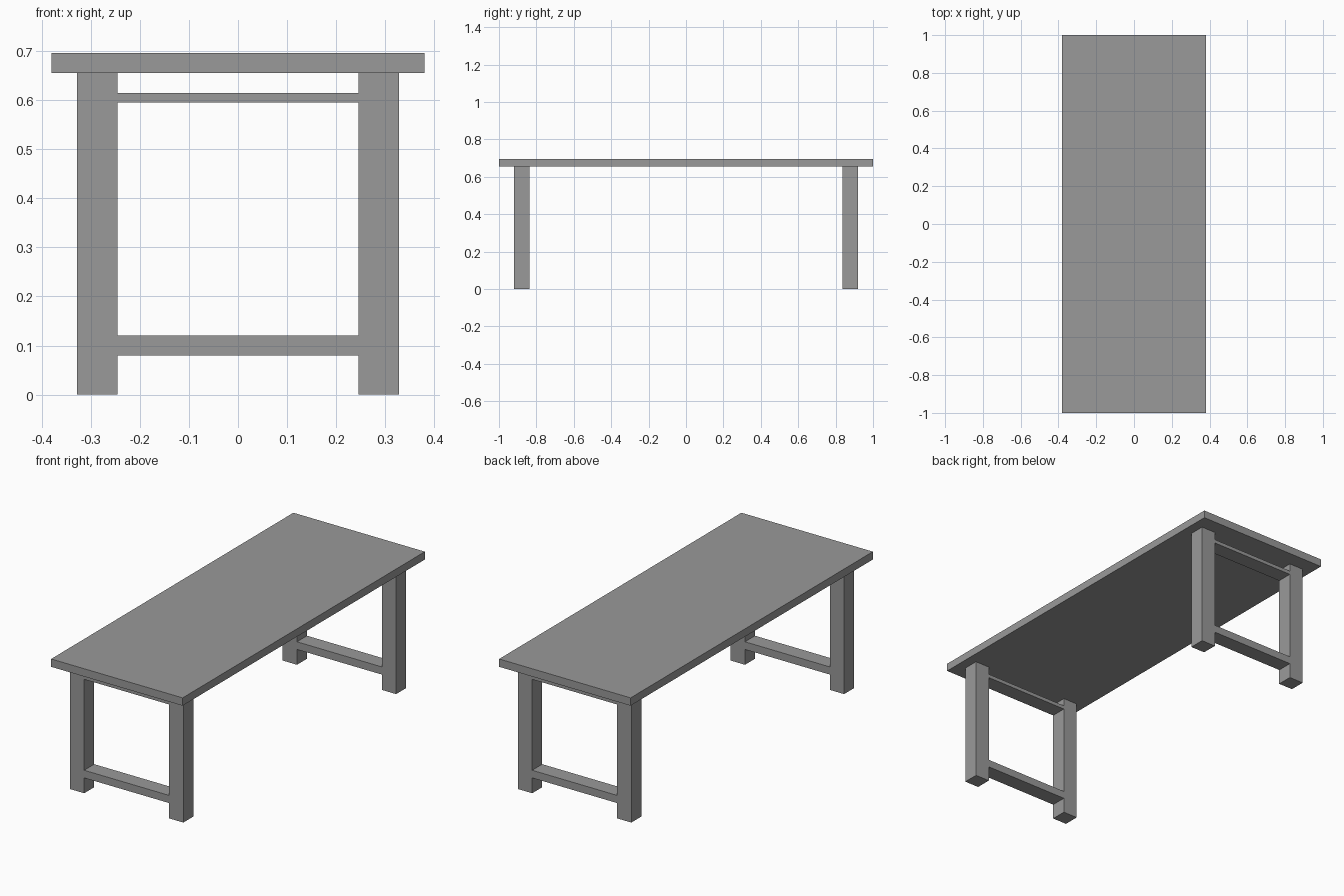
import bpy

cube = bpy.data.objects.get("Cube")
if cube:
    bpy.data.objects.remove(cube, do_unlink=True)

# Single plain grey finish
grey = bpy.data.materials.new("plain_grey")
grey.use_nodes = True
colour = (0.32, 0.32, 0.32, 1)
grey.diffuse_color = colour
grey.node_tree.nodes["Principled BSDF"].inputs["Base Color"].default_value = colour


def box(name, x, y, z):
    """Box from (min, max) ranges on each axis."""
    ranges = (x, y, z)
    bpy.ops.mesh.primitive_cube_add(size=1, location=[(a + b) / 2 for a, b in ranges])
    obj = bpy.context.object
    obj.name = name
    obj.scale = [b - a for a, b in ranges]
    bpy.ops.object.transform_apply(location=False, rotation=False, scale=True)
    obj.data.materials.append(grey)


def span(side, inner, outer):
    return tuple(sorted((side * inner, side * outer)))


LEG_IN, LEG_OUT = 0.245, 0.328
END_IN, END_OUT = 0.837, 0.92
TOP_BOTTOM, TOP = 0.655, 0.696

# Table top
box("table_top", (-0.38, 0.38), (-1, 1), (TOP_BOTTOM, TOP))

# Leg frames at both ends
for end, sy in (("front", -1), ("back", 1)):
    depth = span(sy, END_IN, END_OUT)
    for side, sx in (("right", -1), ("left", 1)):
        box(f"{end}_{side}_leg", span(sx, LEG_IN, LEG_OUT), depth, (0, TOP_BOTTOM))
    box(f"{end}_lower_rail", (-LEG_IN, LEG_IN), depth, (0.08, 0.12))
    box(f"{end}_upper_rail", (-LEG_IN, LEG_IN), depth, (0.595, 0.614))
